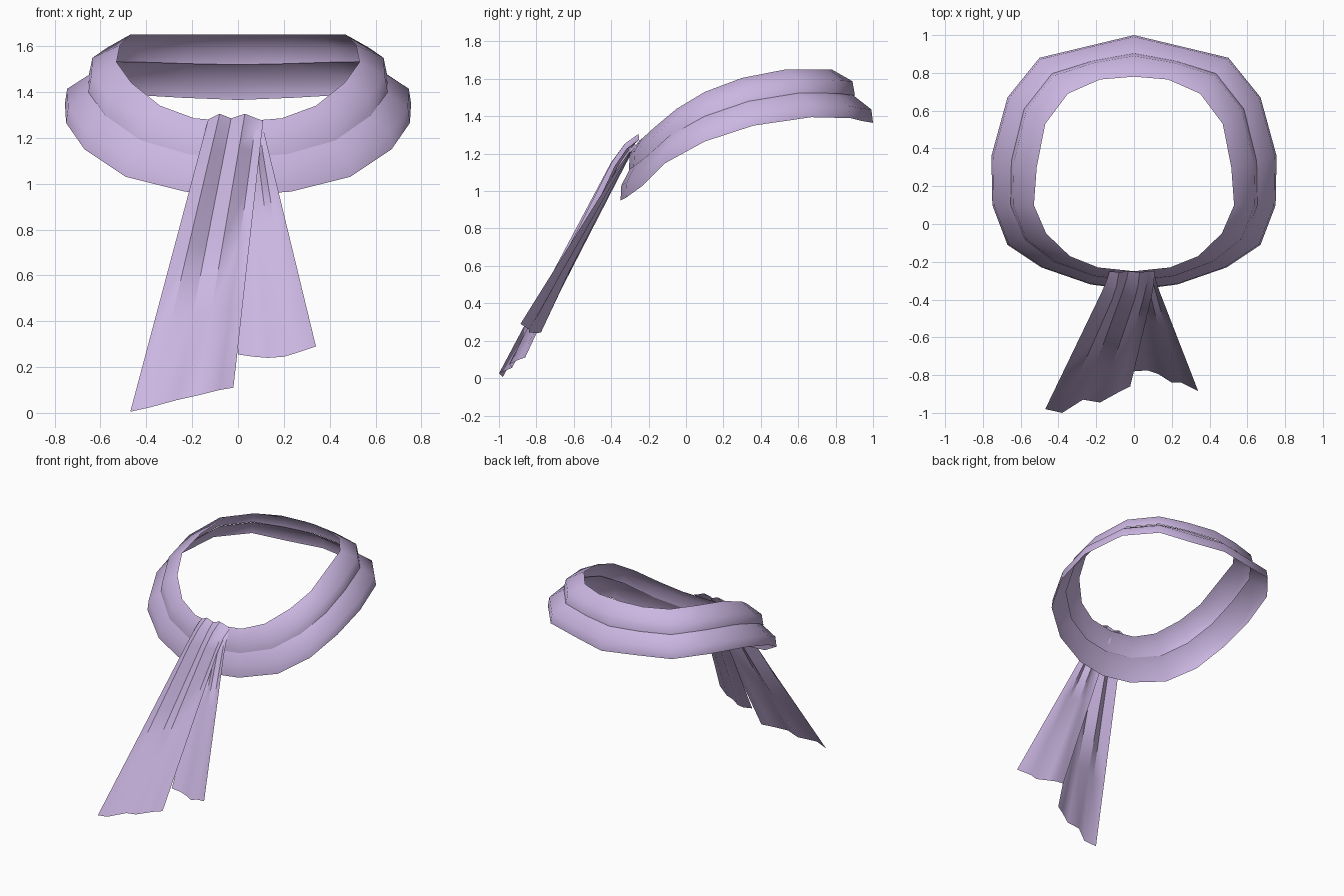
import bpy
import math
from mathutils import Vector

cube = bpy.data.objects.get("Cube")
if cube:
    bpy.data.objects.remove(cube)

# Single cloth colour
cloth = bpy.data.materials.new("lavender_cloth")
cloth.use_nodes = True
colour = (0.60, 0.47, 0.76, 1)
cloth.diffuse_color = colour
cloth.node_tree.nodes["Principled BSDF"].inputs["Base Color"].default_value = colour


def make_sheet(name, columns, closed=False, sharp=180):
    """Skin a cloth sheet over columns of points, each running downwards."""
    rows = len(columns[0])
    count = len(columns)
    verts = [p for column in columns for p in column]
    faces = []
    for c in range(count if closed else count - 1):
        a, b = c * rows, (c + 1) % count * rows
        faces += [(a + r, b + r, b + r + 1, a + r + 1) for r in range(rows - 1)]
    mesh = bpy.data.meshes.new(name)
    mesh.from_pydata(verts, [], faces)
    mesh.materials.append(cloth)
    mesh.shade_smooth()
    if sharp < 180:
        mesh.set_sharp_from_angle(angle=math.radians(sharp))
    obj = bpy.data.objects.new(name, mesh)
    bpy.context.collection.objects.link(obj)
    return obj


# Neck loop: upper and lower hems, half way round from back to front
upper_hem = [(0, .78, 1.65), (.18, .765, 1.65), (.35, .69, 1.65), (.47, .53, 1.65),
             (.515, .3, 1.605), (.53, .1, 1.53), (.465, -.05, 1.44), (.34, -.17, 1.34),
             (.19, -.23, 1.285), (0, -.25, 1.27)]
lower_hem = [(0, 1, 1.365), (.25, .94, 1.375), (.5, .88, 1.39), (.67, .67, 1.395),
             (.755, .36, 1.35), (.75, .1, 1.265), (.67, -.11, 1.15), (.49, -.23, 1.03),
             (.23, -.32, .965), (0, -.35, .95)]


def mirror_loop(half):
    return half + [(-x, y, z) for x, y, z in half[-2:0:-1]]


def make_wrap(name, profile):
    """Profile pairs: how far outward and how far down between the hems."""
    columns = []
    for top, low in zip(mirror_loop(upper_hem), mirror_loop(lower_hem)):
        top, low = Vector(top), Vector(low)
        column = []
        for outward, down in profile:
            point = top.lerp(low, outward)
            point.z = top.z + (low.z - top.z) * down
            column.append(point)
        columns.append(column)
    make_sheet(name, columns, closed=True)


make_wrap("upper_wrap", [(0, 0), (.5, .22), (.56, .49)])
make_wrap("lower_wrap", [(.48, .46), (.96, .75), (1, 1)])


# Hanging tails: pleated sheets from a gathered top to a flared hem
def make_tail(name, gather, hem, bulge, pleat):
    columns = []
    for i, (top, low) in enumerate(zip(gather, hem)):
        top, low = Vector(top), Vector(low)
        side = 1 if i % 2 else -1
        column = []
        for t in (0, .04, .12, .25, .45, .7, 1):
            point = top.lerp(low, t)
            arch = min(t / .06, 1) * (1 - t)
            point.y -= arch * (bulge + side * pleat)
            column.append(point)
        columns.append(column)
    make_sheet(name, columns[::-1], sharp=50)


make_tail("long_tail",
          [(-.13, -.25, 1.28), (-.08, -.255, 1.305), (-.03, -.25, 1.285),
           (.03, -.255, 1.305), (.08, -.25, 1.285), (.11, -.25, 1.275)],
          [(-.47, -.98, .005), (-.38, -1, 0.025), (-.27, -.93, .055),
           (-.18, -.945, .075), (-.08, -.89, .1), (-.02, -.86, .11)],
          .045, .02)
make_tail("short_tail",
          [(-.02, -.27, 1.24), (.01, -.275, 1.25), (.04, -.27, 1.25),
           (.07, -.275, 1.25), (.09, -.27, 1.25), (.11, -.265, 1.24)],
          [(0, -.78, .255), (.07, -.775, .245), (.13, -.795, .24),
           (.2, -.84, .245), (.25, -.84, .26), (.34, -.885, .29)],
          .015, .012)
